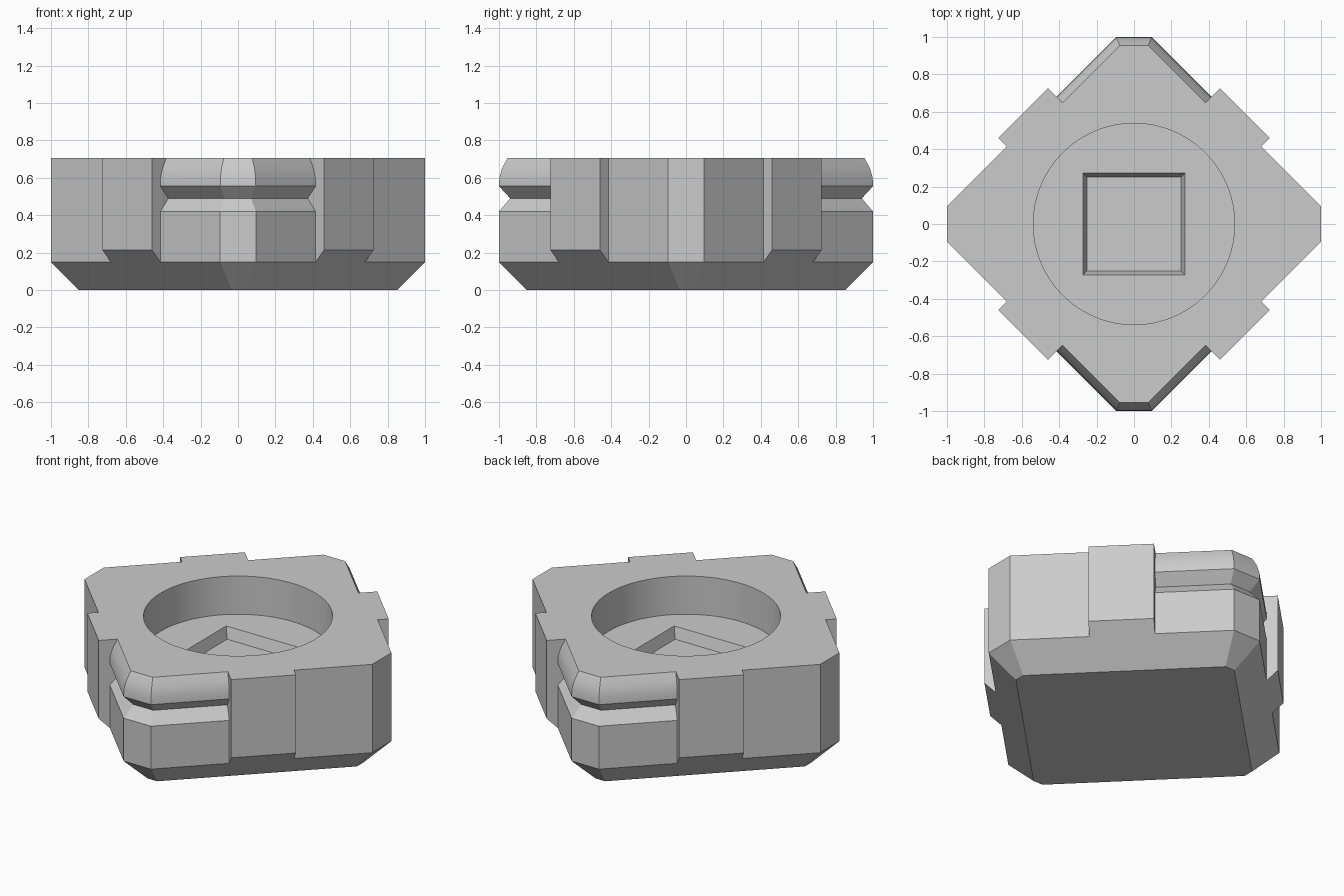
import bpy, bmesh, math
from mathutils import Matrix

cube = bpy.data.objects.get("Cube")
if cube:
    bpy.data.objects.remove(cube, do_unlink=True)

grey = bpy.data.materials.new("light grey")
grey.use_nodes = True
grey.diffuse_color = (0.6, 0.6, 0.6, 1)
grey.node_tree.nodes["Principled BSDF"].inputs["Base Color"].default_value = (0.6, 0.6, 0.6, 1)

R2 = math.sqrt(2)
CORNER = 0.095            # half width of each cut corner
PAD_HALF = 0.265 / R2     # half width of a side pad
PAD_OUT = 0.064           # how far a pad stands out
SIDE = (1 + CORNER) / R2  # centre to flat side
CHAMFER = 0.15


def add_object(name, bm):
    mesh = bpy.data.meshes.new(name)
    bmesh.ops.recalc_face_normals(bm, faces=bm.faces)
    bm.to_mesh(mesh)
    bm.free()
    mesh.materials.append(grey)
    obj = bpy.data.objects.new(name, mesh)
    bpy.context.collection.objects.link(obj)
    return obj


def diagonal(along, out):
    """Point on a diagonal side: along runs from the right corner to the back corner."""
    return (out - along) / R2, (out + along) / R2


def outline(z, groove=0.0, inset=0.0, pad=PAD_OUT, pad_z=None):
    """Closed ring; groove pulls in only the front and back corners."""
    pad_z = z if pad_z is None else pad_z
    side = SIDE - inset
    tip = 1 - inset
    tip2 = 1 - inset - groove
    quad = [
        (tip, side * R2 - tip, z),
        (*diagonal(-PAD_HALF, side), z),
        (*diagonal(-PAD_HALF, side + pad), pad_z),
        (*diagonal(PAD_HALF, side + pad), pad_z),
        (*diagonal(PAD_HALF, side - groove), z),
        ((side - groove) * R2 - tip2, tip2, z),
    ]
    ring = []
    for sx, sy, step in ((1, 1, 1), (-1, 1, -1), (-1, -1, 1), (1, -1, -1)):
        ring += [(x * sx, y * sy, h) for x, y, h in quad[::step]]
    return ring


# Main block: lofted from the chamfered base to the rounded top lip
rings = [outline(0, inset=CHAMFER, pad=0),
         outline(CHAMFER, pad_z=CHAMFER + PAD_OUT)]
for z, groove in ((0.42, 0), (0.49, 0.06), (0.555, 0),
                  (0.60, 0.002), (0.65, 0.016), (0.705, 0.045)):
    rings.append(outline(z, groove))

bm = bmesh.new()
loops = [[bm.verts.new(p) for p in ring] for ring in rings]
for low, high in zip(loops, loops[1:]):
    for i in range(len(low)):
        j = (i + 1) % len(low)
        bm.faces.new((low[i], low[j], high[j], high[i]))
bm.faces.new(loops[0][::-1])
bm.faces.new(loops[-1])
bmesh.ops.remove_doubles(bm, verts=bm.verts, dist=0.0005)
bmesh.ops.dissolve_limit(bm, angle_limit=math.radians(0.5), verts=bm.verts, edges=bm.edges)
block = add_object("block", bm)


def cutter(name, segments, low_r, high_r, low, high, turn=0.0):
    bm = bmesh.new()
    bmesh.ops.create_cone(bm, cap_ends=True, segments=segments, radius1=low_r, radius2=high_r,
                          depth=high - low,
                          matrix=Matrix.Translation((0, 0, (low + high) / 2)) @ Matrix.Rotation(turn, 4, "Z"))
    obj = add_object(name, bm)
    obj.hide_render = True
    obj.hide_viewport = True
    return obj


# Round well, then a tapered square pocket in its floor
FLOOR = 0.465
well = cutter("well_cutter", 96, 0.538, 0.538, FLOOR, 0.9)
pocket = cutter("pocket_cutter", 4, 0.252 * R2, 0.294 * R2, FLOOR - 0.07, FLOOR + 0.07, math.pi / 4)

bpy.context.view_layer.objects.active = block
block.select_set(True)
for tool in (well, pocket):
    mod = block.modifiers.new(tool.name, "BOOLEAN")
    mod.operation = "DIFFERENCE"
    mod.solver = "EXACT"
    mod.object = tool
    bpy.ops.object.modifier_apply(modifier=mod.name)
    bpy.data.objects.remove(tool, do_unlink=True)

bpy.ops.object.shade_smooth_by_angle(angle=math.radians(30))
